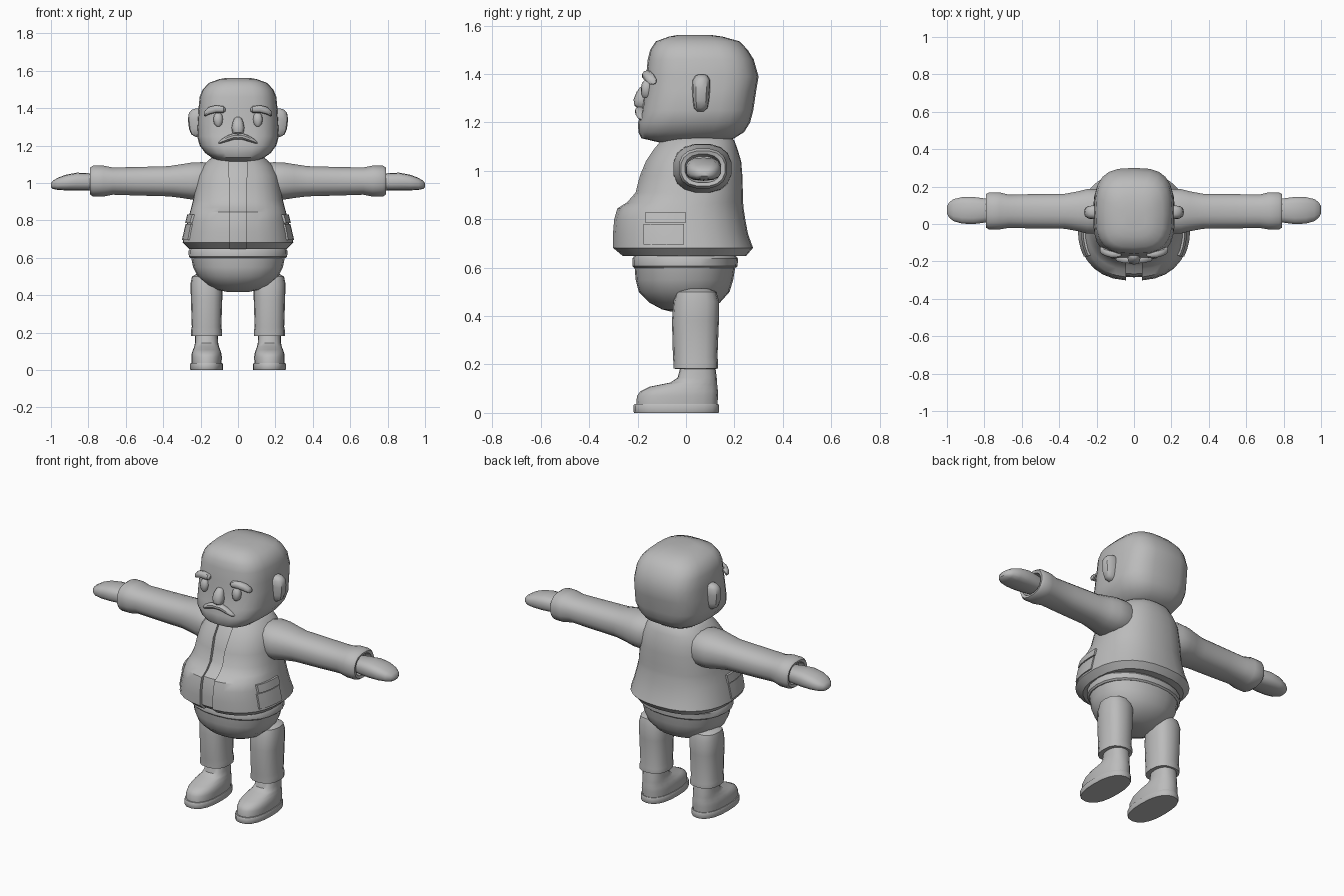
import bpy, bmesh, math

grey = bpy.data.materials.new("plain grey")
grey.diffuse_color = (0.5, 0.5, 0.5, 1)


def loft(name, rings):
    """Closed skin through rings of points, capped at both ends."""
    bm = bmesh.new()
    vs = [[bm.verts.new(p) for p in r] for r in rings]
    n = len(vs[0])
    for a, b in zip(vs, vs[1:]):
        for i in range(n):
            j = (i + 1) % n
            bm.faces.new((a[i], a[j], b[j], b[i]))
    bm.faces.new(vs[0][::-1])
    bm.faces.new(vs[-1])
    bmesh.ops.recalc_face_normals(bm, faces=bm.faces)
    me = bpy.data.meshes.new(name)
    bm.to_mesh(me)
    bm.free()
    me.materials.append(grey)
    ob = bpy.data.objects.new(name, me)
    bpy.context.collection.objects.link(ob)
    return ob


def spow(v, e):
    return math.copysign(abs(v) ** e, v)


def arc(sec, n, count, cx=0, t0=0.0, closed=True):
    """Rounded section at one height: sec = z, half width, front y, back y."""
    z, hx, yf, yb = sec
    cy, hy = (yf + yb) / 2, (yb - yf) / 2
    pts = []
    for i in range(count):
        t = 2 * math.pi * i / count if closed else t0 + (2 * math.pi - 2 * t0) * i / (count - 1)
        pts.append((cx + hx * spow(math.sin(t), 2 / n), cy - hy * spow(math.cos(t), 2 / n), z))
    return pts


def zloft(name, secs, n=2.3, count=20, cx=0):
    return loft(name, [arc(s, n, count, cx) for s in secs])


def xloft(name, secs, n=2.3, count=12, side=1):
    """Sections along x: x, centre y, centre z, half depth, half height."""
    rings = []
    for x, cy, cz, ry, rz in secs:
        ts = [2 * math.pi * (i + 0.5) / count for i in range(count)]
        rings.append([(side * x, cy + ry * spow(math.cos(t), 2 / n),
                       cz + rz * spow(math.sin(t), 2 / n)) for t in ts])
    return loft(name, rings)


# Head
zloft("head", [(1.115, .10, -.10, .14), (1.135, .14, -.185, .20), (1.16, .175, -.197, .24),
               (1.20, .205, -.198, .265), (1.25, .219, -.182, .278), (1.33, .216, -.172, .29),
               (1.39, .212, -.165, .30), (1.46, .205, -.158, .28), (1.50, .189, -.148, .255),
               (1.535, .155, -.125, .222), (1.555, .10, -.07, .15), (1.562, .06, -.03, .10)],
      n=3, count=24)

# Nose and moustache
zloft("nose", [(1.258, .018, -.20, -.15), (1.27, .03, -.213, -.15), (1.295, .034, -.217, -.15),
               (1.325, .028, -.205, -.15), (1.345, .02, -.19, -.15), (1.352, .01, -.18, -.15)], count=12)
half = [(.107, -.172, 1.213, .008, .004), (.09, -.182, 1.222, .018, .011),
        (.055, -.188, 1.238, .021, .016), (.025, -.190, 1.248, .021, .017)]
xloft("moustache", [(-x, *r) for x, *r in half] + [(0, -.190, 1.247, .02, .015)] + half[::-1], count=10)

# Jacket sections: z, half width, front y, back y
JN = 2.4
jacket = [(.648, .262, -.262, .248), (.682, .296, -.303, .277), (.74, .283, -.303, .256),
          (.80, .268, -.298, .245), (.845, .257, -.285, .238), (.87, .25, -.245, .236),
          (.91, .24, -.21, .235), (.98, .228, -.192, .233), (1.04, .215, -.168, .228),
          (1.09, .188, -.135, .213), (1.125, .155, -.107, .20), (1.142, .13, -.09, .18)]


def jacket_at(z):
    for a, b in zip(jacket, jacket[1:]):
        if a[0] <= z <= b[0]:
            f = (z - a[0]) / (b[0] - a[0])
            return [p + (q - p) * f for p, q in zip(a, b)]


def inset(s, d):
    return (s[0], s[1] - d, s[2] + d, s[3] - d)


def front_start(s, gap):
    return math.asin((gap / s[1]) ** (JN / 2))


# Jacket shell, open down the front, over a shirt
rings = []
for s in jacket:
    gap = .042 if s[0] < 1.0 else .048
    inner = inset(s, .03)
    rings.append(arc(s, JN, 29, 0, front_start(s, gap), False)
                 + arc(inner, JN, 29, 0, front_start(inner, gap), False)[::-1])
loft("jacket", rings)
zloft("shirt", [inset(s, .018) for s in jacket], n=JN, count=28)

# Belt and rounded trouser seat
zloft("waistband", [(.598, .255, -.212, .203), (.606, .263, -.221, .213),
                    (.637, .264, -.222, .215), (.65, .255, -.213, .205)], n=2.2, count=24)
zloft("trouser_seat", [(.418, .06, -.06, .05), (.428, .11, -.10, .085), (.455, .165, -.15, .14),
                       (.50, .215, -.195, .18), (.55, .24, -.208, .195), (.61, .252, -.213, .205)],
      n=2.2, count=24)


def pocket(name, side, y0, y1, z0, z1, lift):
    """Thin plate that follows the side of the jacket."""
    rings = []
    for k in range(4):
        z = z0 + (z1 - z0) * k / 3
        _, hx, yf, yb = jacket_at(z)
        cy, hy = (yf + yb) / 2, (yb - yf) / 2
        line = []
        for i in range(5):
            y = y0 + (y1 - y0) * i / 4
            line.append((hx * (1 - abs((y - cy) / hy) ** JN) ** (1 / JN), y))
        rings.append([(side * (x + lift), y, z) for x, y in line]
                     + [(side * (x - .015), y, z) for x, y in line[::-1]])
    loft(name, rings)


for side, tag in ((-1, "left"), (1, "right")):
    # Face details
    zloft(tag + "_eye", [(1.303, .01, -.178, -.14), (1.315, .022, -.185, -.14), (1.34, .026, -.186, -.14),
                         (1.363, .022, -.182, -.14), (1.375, .01, -.172, -.14)],
          count=12, cx=side * .106)
    xloft(tag + "_eyebrow", [(.068, -.158, 1.392, .014, .010), (.078, -.162, 1.393, .020, .018),
                             (.12, -.160, 1.395, .021, .020), (.155, -.150, 1.386, .021, .020),
                             (.176, -.140, 1.372, .019, .016), (.182, -.136, 1.369, .012, .010)],
          count=10, side=side)
    zloft(tag + "_ear", [(1.245, .015, .045, .075), (1.26, .04, .032, .09), (1.29, .052, .028, .096),
                         (1.34, .058, .025, .10), (1.375, .052, .027, .10), (1.392, .036, .038, .09),
                         (1.398, .015, .05, .08)], n=2.6, count=12, cx=side * .21)

    # Sleeve, cuff and hand
    xloft(tag + "_sleeve", [(.12, .068, 1.01, .10, .09), (.19, .068, 1.01, .122, .103),
                            (.25, .068, 1.01, .121, .10), (.30, .068, 1.01, .108, .092),
                            (.37, .068, 1.009, .095, .082), (.55, .068, 1.009, .093, .077),
                            (.67, .068, 1.01, .09, .074), (.72, .070, 1.01, .101, .084),
                            (.775, .070, 1.01, .101, .084), (.79, .070, 1.01, .092, .074),
                            (.786, .070, 1.01, .075, .06), (.75, .070, 1.01, .07, .05)],
          n=2.4, count=16, side=side)
    xloft(tag + "_hand", [(.74, .072, 1.005, .055, .04), (.80, .072, 1.006, .066, .046),
                          (.86, .072, 1.007, .074, .048), (.92, .073, 1.002, .072, .042),
                          (.965, .074, .995, .06, .032), (.99, .075, .99, .04, .022),
                          (1.0, .075, .988, .02, .01)], n=2.7, count=14, side=side)

    # Pocket with flap
    pocket(tag + "_pocket", side, -.175, -.008, .695, .78, .007)
    pocket(tag + "_pocket_flap", side, -.168, -.003, .785, .83, .011)

    # Leg, shoe and sole
    cx = side * .168
    zloft(tag + "_leg", [(.182, .075, -.04, .12), (.183, .083, -.052, .133), (.21, .083, -.052, .133),
                         (.23, .079, -.054, .13), (.38, .084, -.058, .136), (.46, .086, -.052, .137),
                         (.50, .078, -.04, .125), (.515, .05, -.01, .09)], n=2.5, count=16, cx=cx)
    zloft(tag + "_shoe", [(.03, .080, -.205, .13), (.07, .082, -.203, .132), (.09, .079, -.188, .132),
                          (.108, .073, -.15, .13), (.125, .066, -.065, .128), (.145, .062, -.035, .127),
                          (.20, .06, -.02, .12)], n=2.4, count=20, cx=cx)
    zloft(tag + "_sole", [(0, .086, -.214, .134), (.005, .088, -.217, .137),
                          (.03, .088, -.217, .137), (.036, .085, -.213, .134)], n=2.4, count=20, cx=cx)

# Smooth shading with kept edges
bpy.ops.object.select_all(action='SELECT')
bpy.context.view_layer.objects.active = bpy.data.objects["head"]
bpy.ops.object.shade_smooth_by_angle(angle=math.radians(38))
